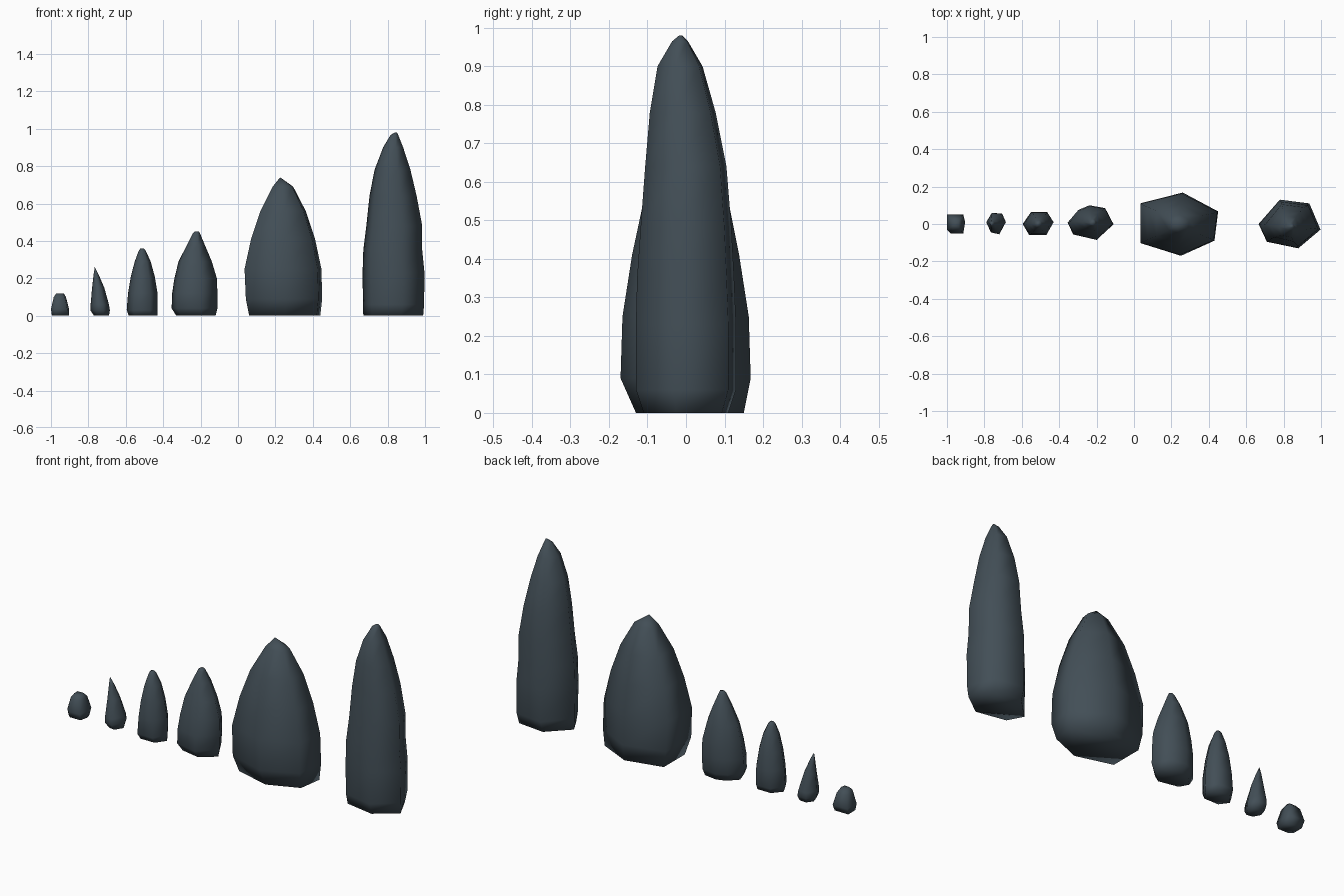
import bpy, bmesh

# One slate colour for all stones
slate = bpy.data.materials.new("dark_slate")
slate.diffuse_color = (0.055, 0.077, 0.094, 1)


def stone(name, outline, rows):
    """Loft an irregular plan outline through rows of (z, left, right, front, back)."""
    xs, ys = [p[0] for p in outline], [p[1] for p in outline]
    x0, y0 = min(xs), min(ys)
    w, d = max(xs) - x0, max(ys) - y0
    bm = bmesh.new()
    rings = [[bm.verts.new((l + (x - x0) / w * (r - l), f + (y - y0) / d * (b - f), z))
              for x, y in outline] for z, l, r, f, b in rows]
    n = len(outline)
    for low, high in zip(rings, rings[1:]):
        for i in range(n):
            j = (i + 1) % n
            bm.faces.new((low[i], low[j], high[j], high[i]))
    bm.faces.new(rings[0][::-1])
    bm.faces.new(rings[-1])
    bmesh.ops.remove_doubles(bm, verts=bm.verts, dist=0.0005)
    bmesh.ops.recalc_face_normals(bm, faces=bm.faces)
    for face in bm.faces:
        face.smooth = True
    mesh = bpy.data.meshes.new(name)
    bm.to_mesh(mesh)
    bm.free()
    mesh.materials.append(slate)
    bpy.context.collection.objects.link(bpy.data.objects.new(name, mesh))


# Tiny pebble
stone("pebble",
      [(-1, .05), (-1, -.03), (-.98, -.05), (-.91, -.05), (-.9, .01), (-.91, .05)],
      [(0, -.995, -.905, -.04, .035), (.035, -1, -.903, -.05, .05),
       (.1, -.985, -.92, -.035, .035), (.12, -.972, -.932, -.018, .018)])

# Thin spike leaning left
stone("small_spike",
      [(-.79, .01), (-.765, -.045), (-.72, -.055), (-.685, .01), (-.705, .055), (-.76, .06)],
      [(0, -.77, -.69, -.035, .04), (.03, -.79, -.685, -.055, .06),
       (.06, -.788, -.69, -.054, .058), (.15, -.78, -.715, -.03, .035),
       (.22, -.772, -.745, -.012, .015), (.26, -.766, -.766, 0, 0)])

# Narrow stone
stone("narrow_stone",
      [(-.595, 0), (-.56, -.06), (-.47, -.06), (-.43, .01), (-.465, .065), (-.55, .065)],
      [(0, -.585, -.43, -.045, .05), (.03, -.595, -.43, -.06, .065),
       (.12, -.588, -.43, -.058, .062), (.21, -.573, -.445, -.05, .052),
       (.29, -.552, -.467, -.037, .037), (.345, -.532, -.492, -.018, .018),
       (.36, -.522, -.503, -.008, .008)])

# Medium stone
stone("medium_stone",
      [(-.355, .01), (-.325, -.055), (-.2, -.085), (-.11, 0), (-.155, .085), (-.24, .1), (-.3, .075)],
      [(0, -.33, -.12, -.06, .075), (.04, -.355, -.11, -.085, .095),
       (.12, -.352, -.11, -.085, .1), (.2, -.34, -.113, -.075, .095),
       (.29, -.318, -.14, -.055, .08), (.38, -.272, -.178, -.035, .055),
       (.44, -.242, -.203, -.012, .025), (.45, -.232, -.208, -.005, .018)])

# Broad stone
stone("broad_stone",
      [(.04, .115), (.04, -.1), (.25, -.165), (.43, -.085), (.45, .07), (.26, .17)],
      [(0, .06, .44, -.13, .15), (.09, .042, .45, -.17, .168),
       (.25, .035, .446, -.165, .163), (.41, .07, .412, -.14, .138),
       (.56, .12, .362, -.108, .108), (.69, .185, .295, -.05, .05),
       (.74, .225, .225, -.005, -.005)])

# Tall standing stone
stone("tall_stone",
      [(.665, 0), (.71, -.095), (.88, -.13), (1, -.03), (.94, .11), (.78, .13)],
      [(0, .67, .99, -.11, .11), (.06, .668, .995, -.13, .13),
       (.23, .666, .997, -.13, .13), (.35, .67, .985, -.127, .125),
       (.48, .686, .985, -.118, .118), (.64, .703, .955, -.106, .105),
       (.78, .73, .922, -.094, .077), (.9, .776, .883, -.074, .043),
       (.965, .815, .857, -.036, .005), (.98, .838, .85, -.018, -.01)])
